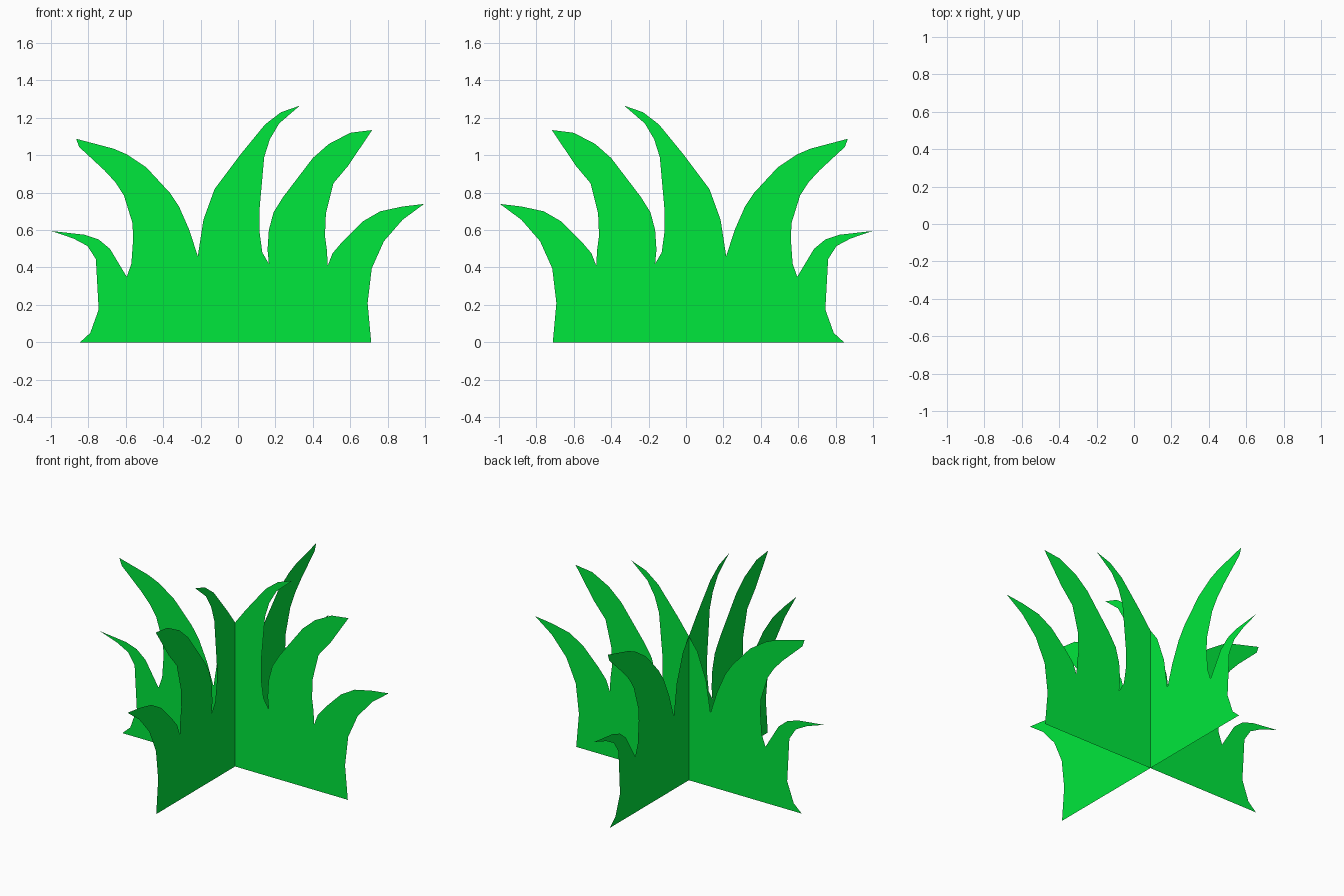
import bpy, bmesh
from math import radians
from mathutils import Matrix, Vector

# Grass outline (x, z), grouped blade by blade from bottom left, anticlockwise
base_right = [(-.845, 0), (.712, 0), (.693, .21), (.715, .395)]
outer_right = [(.78, .54), (.88, .655), (.995, .74), (.875, .725), (.76, .70),
               (.665, .645), (.56, .54), (.505, .475), (.48, .41)]
right_blade = [(.475, .495), (.465, .57), (.47, .69), (.51, .85), (.59, .945),
               (.717, 1.135), (.60, 1.12), (.485, 1.06), (.40, .985), (.24, .775),
               (.19, .695), (.165, .60), (.158, .495), (.165, .42)]
tall_blade = [(.13, .48), (.115, .59), (.115, .71), (.14, .99), (.17, 1.085),
              (.22, 1.17), (.33, 1.265), (.23, 1.23), (.145, 1.165), (.01, 1.0),
              (-.125, .82), (-.185, .655), (-.215, .46)]
left_blade = [(-.26, .60), (-.315, .725), (-.365, .80), (-.49, .935), (-.595, 1.005),
              (-.665, 1.035), (-.865, 1.088), (-.85, 1.045), (-.715, .92),
              (-.655, .855), (-.61, .785), (-.565, .64), (-.56, .56), (-.57, .42),
              (-.595, .35)]
outer_left = [(-.685, .50), (-.745, .55), (-.82, .575), (-.998, .595), (-.88, .555),
              (-.805, .515), (-.76, .445), (-.745, .175), (-.79, .05)]
outline = base_right + outer_right + right_blade + tall_blade + left_blade + outer_left

# The cards cross at the middle of their base edge, which is off the overall centre
OFFSET = 0.066

green = bpy.data.materials.new("grass_green")
green.diffuse_color = (0.0, 0.8, 0.045, 1)


def grass_card(name, angle, shift):
    """Flat grass cut-out standing on the ground, turned about z, then shifted."""
    bm = bmesh.new()
    bm.faces.new([bm.verts.new((x, 0, z)) for x, z in outline])
    bm.normal_update()
    bmesh.ops.triangulate(bm, faces=bm.faces[:])
    bm.transform(Matrix.Translation(Vector(shift)) @ Matrix.Rotation(radians(angle), 4, 'Z'))
    mesh = bpy.data.meshes.new(name)
    bm.to_mesh(mesh)
    bm.free()
    mesh.materials.append(green)
    bpy.context.collection.objects.link(bpy.data.objects.new(name, mesh))


# Two identical cards crossing at right angles
grass_card("grass_card_front", 0, (0, OFFSET, 0))
grass_card("grass_card_side", -90, (-OFFSET, 0, 0))
